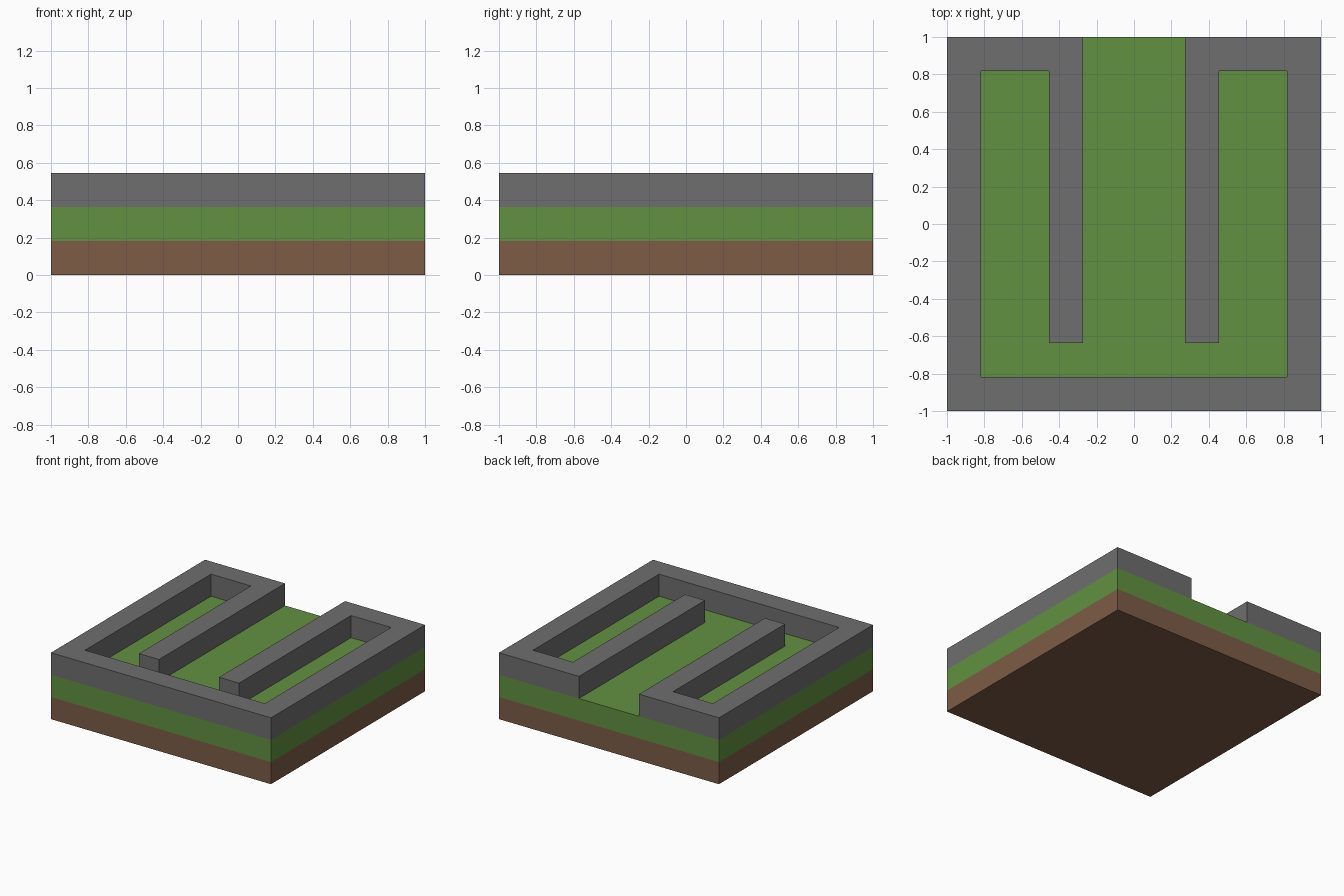
import bpy
import bmesh

cube = bpy.data.objects.get("Cube")
if cube:
    bpy.data.objects.remove(cube, do_unlink=True)

U = 2 / 11  # one block: the tile is 11 x 11 x 3 blocks


def material(name, rgb):
    mat = bpy.data.materials.new(name)
    mat.use_nodes = True
    color = (*rgb, 1)
    mat.diffuse_color = color
    bsdf = mat.node_tree.nodes["Principled BSDF"]
    bsdf.inputs["Base Color"].default_value = color
    bsdf.inputs["Roughness"].default_value = 0.9
    return mat


def layer(name, outline, level, mat):
    """Extrude an outline (in blocks) one block up from the given level."""
    bm = bmesh.new()
    verts = [bm.verts.new((x * U, y * U, level * U)) for x, y in outline]
    base = bm.faces.new(verts)
    top = bmesh.ops.extrude_face_region(bm, geom=[base], use_keep_orig=True)["geom"]
    moved = [v for v in top if isinstance(v, bmesh.types.BMVert)]
    bmesh.ops.translate(bm, verts=moved, vec=(0, 0, U))
    bmesh.ops.recalc_face_normals(bm, faces=bm.faces)
    mesh = bpy.data.meshes.new(name)
    bm.to_mesh(mesh)
    bm.free()
    mesh.materials.append(mat)
    obj = bpy.data.objects.new(name, mesh)
    bpy.context.collection.objects.link(obj)
    return obj


def mirrored(half):
    """Close a +x half outline with its mirror image."""
    return half + [(-x, y) for x, y in reversed(half)]


# Square ground layers
square = mirrored([(5.5, -5.5), (5.5, 5.5)])
layer("dirt_layer", square, 0, material("brown dirt", (0.205, 0.107, 0.061)))
layer("grass_layer", square, 1, material("green grass", (0.122, 0.283, 0.054)))

# Continuous wall: outer edge, back opening, inward arm, inner edge
wall = mirrored([(5.5, -5.5), (5.5, 5.5), (1.5, 5.5), (1.5, -3.5),
                 (2.5, -3.5), (2.5, 4.5), (4.5, 4.5), (4.5, -4.5)])
layer("stone_wall", wall, 2, material("grey stone", (0.156, 0.156, 0.156)))
